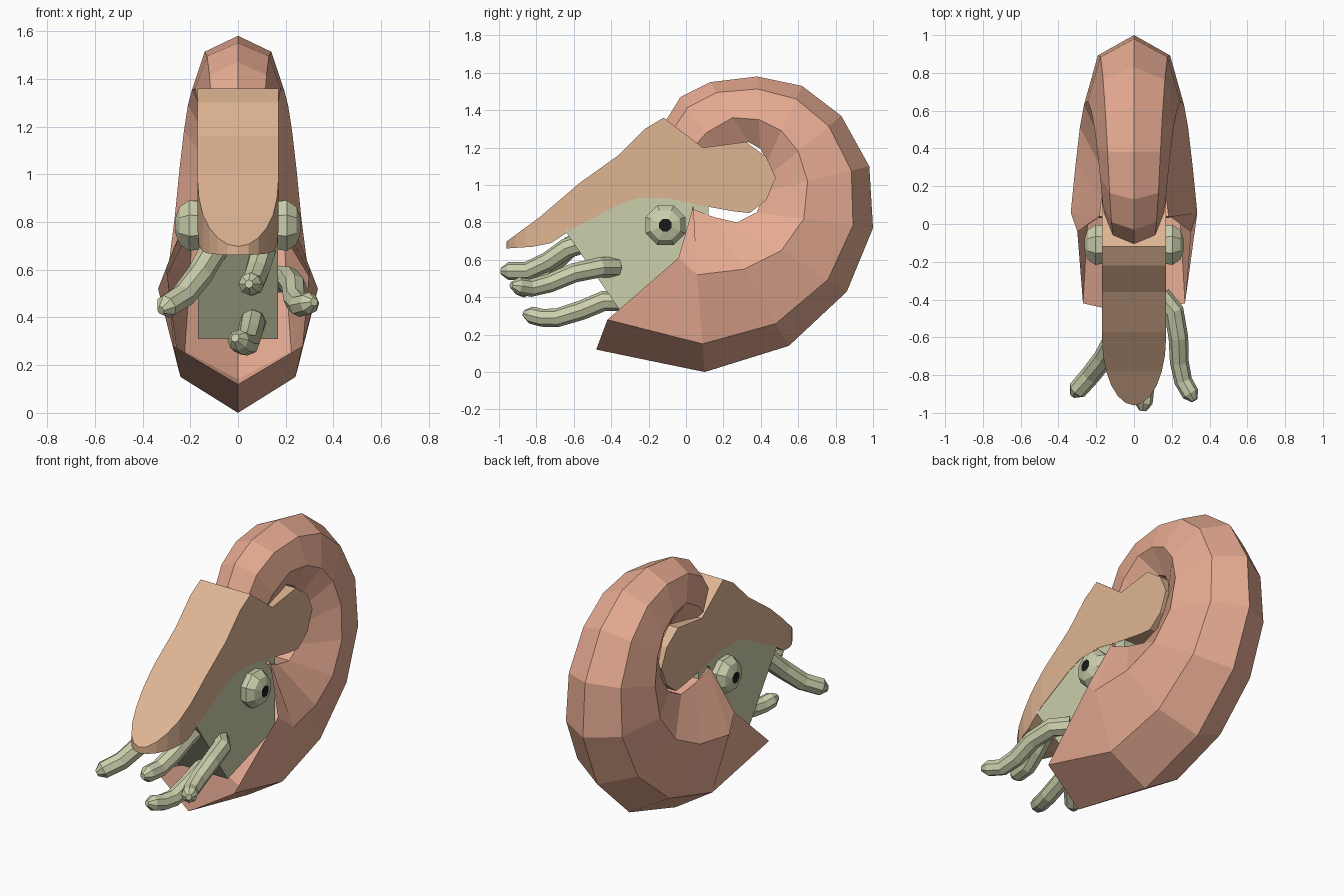
import bpy, bmesh, math
from mathutils import Vector

if "Cube" in bpy.data.objects:
    bpy.data.objects.remove(bpy.data.objects["Cube"])


def material(name, rgb):
    m = bpy.data.materials.new(name)
    m.diffuse_color = (*rgb, 1)
    m.use_nodes = True
    m.node_tree.nodes["Principled BSDF"].inputs["Base Color"].default_value = m.diffuse_color
    return m


SHELL = material("shell_pink", (0.80, 0.41, 0.29))
HOOD = material("hood_tan", (0.74, 0.46, 0.29))
SKIN = material("skin_green", (0.60, 0.62, 0.41))
BLACK = material("pupil_black", (0.01, 0.01, 0.012))


def finish(name, bm, *mats):
    bmesh.ops.recalc_face_normals(bm, faces=bm.faces)
    me = bpy.data.meshes.new(name)
    bm.to_mesh(me)
    bm.free()
    for m in mats:
        me.materials.append(m)
    ob = bpy.data.objects.new(name, me)
    bpy.context.collection.objects.link(ob)
    return ob


def loft(bm, rings, start=True, end=True):
    """Skin closed rings of points with quads, optionally capping the ends."""
    vs = [[bm.verts.new(p) for p in r] for r in rings]
    n = len(vs[0])
    for a, b in zip(vs, vs[1:]):
        for i in range(n):
            j = (i + 1) % n
            bm.faces.new((a[i], a[j], b[j], b[i]))
    if start:
        bm.faces.new(vs[0][::-1])
    return bm.faces.new(vs[-1]) if end else None


def side_prism(name, profile, half, mat):
    bm = bmesh.new()
    loft(bm, [[(x, y, z) for y, z in profile] for x in (-half, half)])
    return finish(name, bm, mat)


# Shell: coiled seven-sided tube; each station is keel (y, z) and widest point (y, z)
stations = [
    (-.48, .12, -.04, .61), (.10, .0, .06, .52), (.55, .14, .31, .55),
    (.86, .43, .51, .65), (1.0, .77, .63, .82), (.98, 1.10, .65, 1.02),
    (.83, 1.37, .60, 1.18), (.62, 1.53, .51, 1.29), (.38, 1.58, .39, 1.35),
    (.13, 1.55, .25, 1.36), (-.03, 1.47, .11, 1.28), (-.11, 1.34, .03, 1.19),
    (-.12, 1.21, .0, 1.12), (-.08, 1.10, .03, 1.06)]
rings = []
for i, (ky, kz, my, mz) in enumerate(stations):
    k, m = Vector((0, ky, kz)), Vector((0, my, mz))
    w = .335 * .925 ** (i - 1)
    half = [(w * .72, k.lerp(m, .29)), (w, m), (w * .55, k + (m - k) * 1.68)]
    if i == 0:  # flared lip of the opening
        half = [(.27, Vector((0, -.42, .28))), (.30, m), (.19, Vector((0, .04, .89)))]
    right = [p + Vector((x, 0, 0)) for x, p in half]
    left = [p - Vector((x, 0, 0)) for x, p in reversed(half)]
    rings.append([k] + right + left)
bm = bmesh.new()
loft(bm, rings, start=False)
finish("shell", bm, SHELL)

# Hood: side profile trimmed by a plan outline with a rounded front
hood = side_prism("hood", [
    (-.97, .69), (-.78, .83), (-.57, 1.01), (-.36, 1.16), (-.22, 1.30), (-.12, 1.36),
    (.09, 1.20), (.32, 1.23), (.43, 1.15), (.48, 1.04), (.43, .92), (.34, .85),
    (.25, .86), (.03, .90), (-.10, .93), (-.26, .93), (-.37, .89), (-.60, .77),
    (-.72, .69), (-.82, .67), (-.97, .66)], .2, HOOD)
plan = [(.17, .7), (-.17, .7)]
for i in range(13):
    a = math.pi * i / 12
    plan.append((-.17 * math.cos(a), -.60 - .36 * math.sin(a)))
bm = bmesh.new()
loft(bm, [[(x, y, z) for x, y in plan] for z in (.4, 1.6)])
cutter = finish("hood_plan_cutter", bm, HOOD)
cutter.hide_render = True
mod = hood.modifiers.new("trim", 'BOOLEAN')
mod.operation, mod.solver, mod.object = 'INTERSECT', 'EXACT', cutter
bpy.context.view_layer.objects.active = hood
bpy.ops.object.modifier_apply(modifier=mod.name)
bpy.data.objects.remove(cutter)

# Head block between hood and shell
side_prism("head", [(-.65, .76), (-.34, .31), (.12, .45), (.12, .93), (-.3, 1.0)], .168, SKIN)

# Eyes: faceted domes with a flat dark pupil
for side, label in ((1, "right"), (-1, "left")):
    bm = bmesh.new()
    dome = []
    for x, r in ((.14, .105), (.205, .115), (.245, .085), (.262, .036)):
        dome.append([(side * x, -.11 + r * math.cos(math.tau * (i + .5) / 8),
                      .785 + r * math.sin(math.tau * (i + .5) / 8)) for i in range(8)])
    loft(bm, dome).material_index = 1
    finish("eye_" + label, bm, SKIN, BLACK)


# Tentacles: eight-sided tubes with blunt pointed tips
def tentacle(name, points, radius=.05, sides=8):
    pts = [Vector(p) for p in points]
    tip = (pts[-1] - pts[-2]).normalized()
    pts.append(pts[-1] + tip * .04)
    rings = []
    for i, p in enumerate(pts):
        t = (pts[min(i + 1, len(pts) - 1)] - pts[max(i - 1, 0)]).normalized()
        u = t.cross(Vector((0, 0, 1))).normalized()
        v = u.cross(t)
        r = radius * (.35 if i == len(pts) - 1 else 1.12 - .04 * i)
        rings.append([p + r * (u * math.cos(math.tau * s / sides) +
                               v * math.sin(math.tau * s / sides)) for s in range(sides)])
    bm = bmesh.new()
    loft(bm, rings)
    finish(name, bm, SKIN)


tentacle("tentacle_left", [(-.07, -.5, .72), (-.11, -.62, .67), (-.16, -.71, .58),
                           (-.23, -.80, .49), (-.30, -.88, .445)], .053)
tentacle("tentacle_right", [(.14, -.38, .56), (.21, -.46, .56), (.235, -.60, .53),
                            (.24, -.73, .475), (.26, -.83, .45), (.30, -.90, .46)])
tentacle("tentacle_centre", [(.11, -.52, .70), (.10, -.64, .66), (.08, -.74, .59),
                             (.06, -.85, .54), (.05, -.95, .54)])
tentacle("tentacle_lower", [(.07, -.30, .38), (.06, -.44, .38), (.05, -.56, .33),
                            (.04, -.69, .29), (.02, -.77, .29), (0, -.83, .305)])
